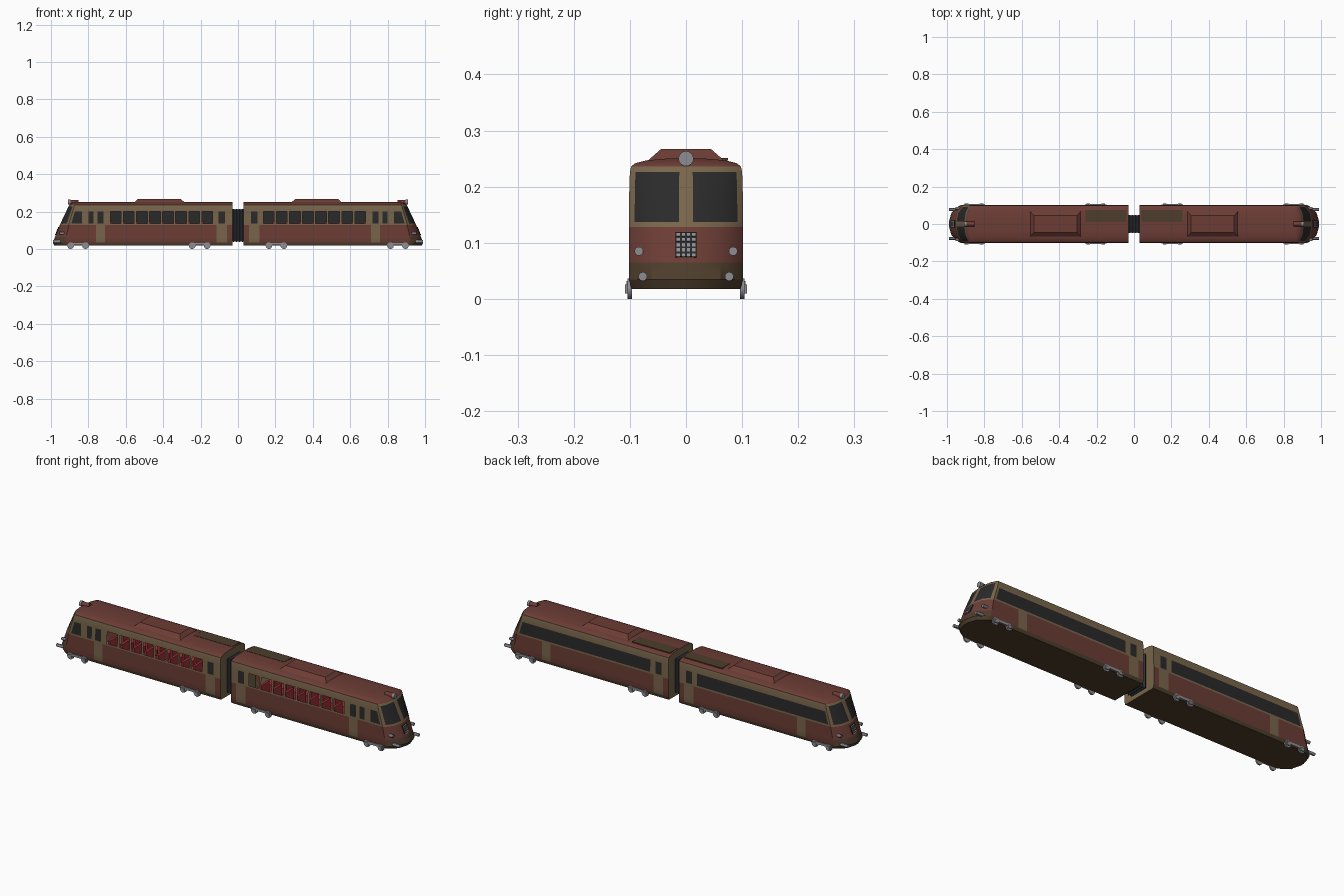
import bpy, bmesh, math
from mathutils import Matrix, Vector

if "Cube" in bpy.data.objects:
    bpy.data.objects.remove(bpy.data.objects["Cube"])


def material(name, r, g, b):
    m = bpy.data.materials.new(name)
    m.diffuse_color = (r, g, b, 1)
    m.use_nodes = True
    m.node_tree.nodes["Principled BSDF"].inputs["Base Color"].default_value = m.diffuse_color
    return m


RED = material("brick_red", .15, .046, .036)
BEIGE = material("beige", .19, .13, .07)
BROWN = material("dark_brown", .075, .047, .025)
GLASS = material("dark_glass", .023, .023, .023)
GREY = material("metal_grey", .27, .27, .29)
SEAT = material("seat_red", .35, .035, .04)
RUBBER = material("bellows_rubber", .028, .032, .036)


def finish(name, bm, mats, mirror=(True, False)):
    """Meshes hold the +x car; a mirror makes the other car (and other side)."""
    bmesh.ops.recalc_face_normals(bm, faces=bm.faces)
    me = bpy.data.meshes.new(name)
    bm.to_mesh(me)
    bm.free()
    for m in mats:
        me.materials.append(m)
    ob = bpy.data.objects.new(name, me)
    bpy.context.collection.objects.link(ob)
    if any(mirror):
        mod = ob.modifiers.new("mirror", 'MIRROR')
        mod.use_axis = (mirror[0], mirror[1], False)
        mod.use_mirror_merge = False
    return ob


def box(bm, lo, hi, rot=0):
    lo, hi = Vector(lo), Vector(hi)
    mat = (Matrix.Translation((lo + hi) / 2) @ Matrix.Rotation(rot, 4, 'Y')
           @ Matrix.Diagonal((*(hi - lo), 1)))
    return bmesh.ops.create_cube(bm, size=1, matrix=mat)["verts"]


def cyl(bm, c, r, length, axis='X', seg=12):
    rot = Matrix.Rotation(math.pi / 2, 4, 'Y' if axis == 'X' else 'X')
    bmesh.ops.create_cone(bm, cap_ends=True, segments=seg, radius1=r, radius2=r,
                          depth=length, matrix=Matrix.Translation(c) @ rot)


# Car shell: rows are (z, half width, nose tip x, nose corner setback)
ROWS = [(.018, .097, .983, .065), (.035, .102, .99, .065), (.065, .102, .978, .06),
        (.128, .102, .953, .048), (.137, .102, .949, .046), (.2, .101, .919, .035),
        (.226, .1, .907, .03), (.236, .098, .902, .028), (.242, .09, .895, .025),
        (.247, .07, .885, .02), (.25, .035, .875, .01)]
# Side columns: (end x, kind) p=post d=door D=door glass w=window g=glass
SIDE = [(.03, ''), (.06, 'p'), (.07, 'd'), (.105, 'D'), (.115, 'd'), (.135, 'p')]
for i in range(8):
    SIDE += [(.193 + .07 * i, 'w'), (.205 + .07 * i, 'p')]
SIDE += [(.71, 'p'), (.718, 'd'), (.752, 'D'), (.76, 'd'), (.772, 'p'),
         (.80, 'g'), (.81, 'p'), (.835, 'p'), (-.012, 'g'), (0, 'p')]
NOSE = [(.9, 'n'), (.6, 'v'), (.12, 'v'), (-.12, 'n'), (-.6, 'v'), (-.9, 'v')]


def ring(z, w, tip, back):
    side = [x if x > 0 else tip - back + x for x, _ in SIDE]
    pts = [(x, w, z) for x in side]
    pts += [(tip - back * abs(t) ** 3, w * t, z) for t, _ in NOSE]
    return pts + [(x, -w, z) for x in reversed(side)]


kinds = ([k for _, k in SIDE[1:]] + [k for _, k in NOSE] + ['n']
         + [k for _, k in reversed(SIDE[1:])])
MATS = [RED, BEIGE, BROWN, GLASS]


def cell_material(row, col, kind):
    """0 red, 1 beige, 2 brown, 3 glass, None = open window."""
    nose, front = kind in 'nv', col > len(kinds) // 2
    if row >= 7:
        return 0
    if row == 0 or (nose and row == 1):
        return 2
    if kind == 'v' and row in (4, 5):
        return 3
    if row == 4 and not nose:
        if front and kind == 'w':
            return None
        if kind in 'Dgw' or (not front and 5 <= col < len(SIDE) - 2):
            return 3
    if row <= 2:
        return 1 if kind in 'dD' else 0
    return 1


bm = bmesh.new()
grid = [[bm.verts.new(p) for p in ring(*r)] for r in ROWS]
n = len(grid[0])
for r in range(len(ROWS) - 1):
    for c in range(n - 1):
        m = cell_material(r, c, kinds[c])
        if m is not None:
            a, b = grid[r], grid[r + 1]
            bm.faces.new((a[c], a[c + 1], b[c + 1], b[c])).material_index = m
for row, m in ((grid[0], 2), (grid[-1], 0)):          # floor and roof crown
    for c in range(n // 2 - 1):
        bm.faces.new((row[c], row[c + 1], row[n - 2 - c], row[n - 1 - c])).material_index = m
end = [g[0] for g in grid] + [g[-1] for g in reversed(grid)]
bm.faces.new(end).material_index = 1                   # inner end wall
finish("car_shell", bm, MATS)

# Roof equipment fairing
bm = bmesh.new()
for v in box(bm, (.28, -.072, .243), (.56, .072, .267)):
    if v.co.z > .25:
        v.co.y *= .62
        v.co.x += .025 if v.co.x < .4 else -.025
finish("roof_fairing", bm, [RED])

# Roof walkway panel
bm = bmesh.new()
box(bm, (.04, .01, .247), (.26, .075, .2515))
finish("roof_panel", bm, [BROWN])

# Seats
bm = bmesh.new()
for i in range(8):
    x = .14 + .07 * i
    box(bm, (x, .02, .05), (x + .045, .09, .105))
    box(bm, (x + .045, .02, .05), (x + .057, .09, .148))
finish("seats", bm, [SEAT], (True, True))

# Bogies: side frame, two wheels and axle boxes
bm = bmesh.new()
for cx in (.205, .855):
    box(bm, (cx - .035, .097, .02), (cx + .035, .106, .032))
    for dx in (-.04, .04):
        cyl(bm, (cx + dx, .1, .018), .018, .008, 'Y', 14)
        box(bm, (cx + dx - .01, .1, .01), (cx + dx + .01, .109, .026))
finish("bogies", bm, [GREY], (True, True))

# Top headlamp and its housing
bm = bmesh.new()
cyl(bm, (.902, 0, .25), .0135, .012, seg=16)
finish("top_headlamp", bm, [GREY])
bm = bmesh.new()
cyl(bm, (.875, 0, .249), .0125, .045, seg=16)
finish("headlamp_housing", bm, [RED])

# Nose lamps
bm = bmesh.new()
cyl(bm, (.943, .084, .085), .008, .025)
cyl(bm, (.965, .077, .04), .008, .05)
finish("nose_lamps", bm, [GREY], (True, True))

# Grille with dark slots
tilt = -math.atan2(.025, .063)
bm = bmesh.new()
box(bm, (.963, -.019, .073), (.969, .019, .12), tilt)
finish("grille", bm, [GLASS])
bm = bmesh.new()
for i in range(5):
    z = .078 + .009 * i
    x = .969 - (z - .0965) * .4
    for j in range(4):
        y = -.0135 + .009 * j
        box(bm, (x - .002, y - .003, z - .003), (x + .001, y + .003, z + .003), tilt)
finish("grille_studs", bm, [GREY])

# Bellows between the cars: pleated loop
bm = bmesh.new()
rings = []
for i in range(9):
    s = .05 if i % 2 else .045
    x = -.032 + .008 * i
    rings.append([bm.verts.new((x, y, z)) for y, z in
                  ((-s, .087 - s), (s, .087 - s), (s, .165 + s), (-s, .165 + s))])
for a, b in zip(rings, rings[1:]):
    for k in range(4):
        bm.faces.new((a[k], a[(k + 1) % 4], b[(k + 1) % 4], b[k]))
finish("bellows", bm, [RUBBER], (False, False))

# Smooth the curved faces, keep edges crisp
bpy.ops.object.select_all(action='SELECT')
bpy.context.view_layer.objects.active = bpy.data.objects["car_shell"]
bpy.ops.object.shade_smooth_by_angle(angle=math.radians(30))
